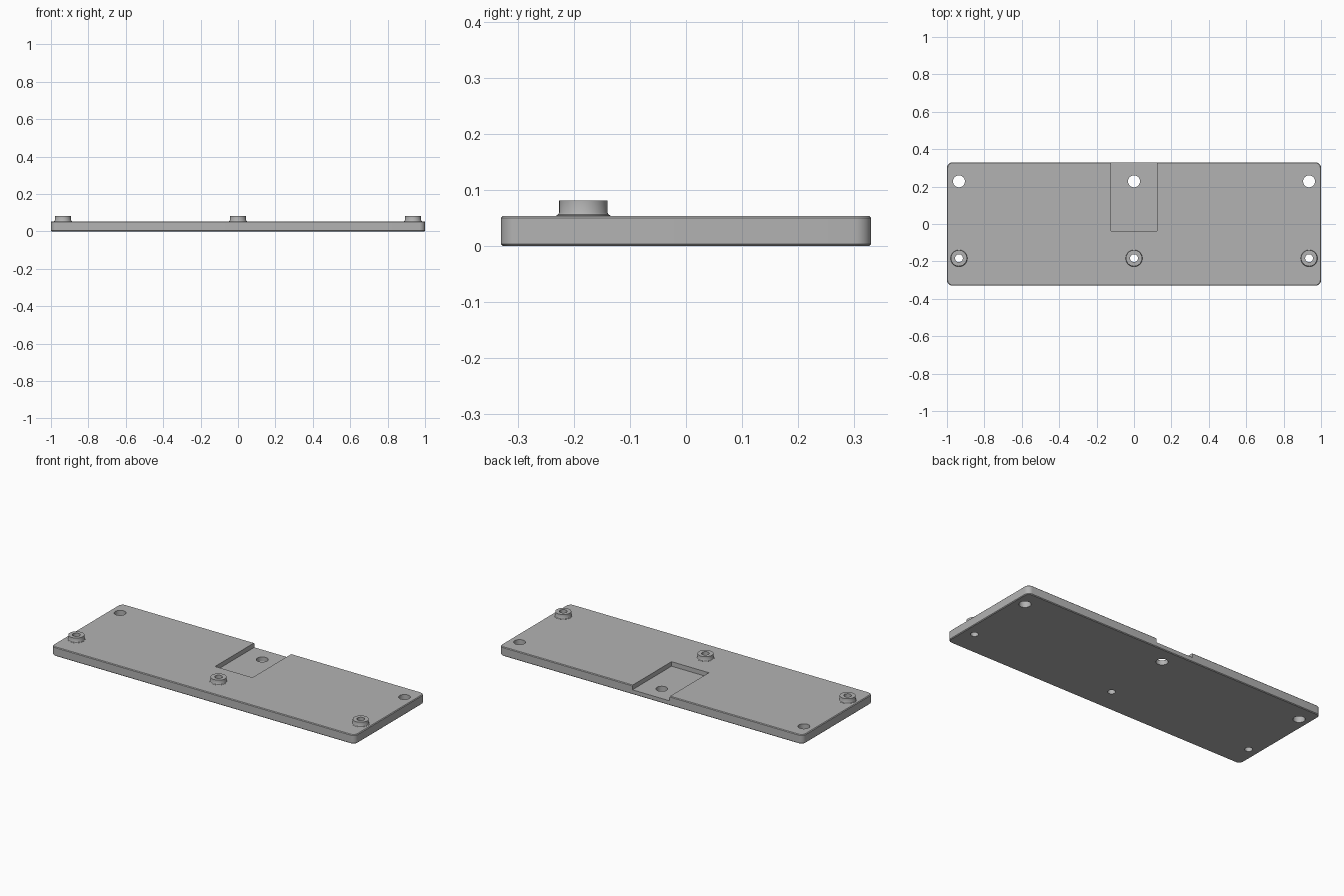
import bpy, bmesh, math
from mathutils import Matrix

if "Cube" in bpy.data.objects:
    bpy.data.objects.remove(bpy.data.objects["Cube"])

HALF_X, HALF_Y, TOP = 1.0, 0.33, 0.054
COLUMNS = (-0.936, 0.0, 0.936)
FRONT_Y, BACK_Y = -0.183, 0.228

grey = bpy.data.materials.new("plain grey")
grey.use_nodes = True
grey.diffuse_color = (0.45, 0.45, 0.45, 1)
grey.node_tree.nodes["Principled BSDF"].inputs["Base Color"].default_value = (0.45, 0.45, 0.45, 1)


def make_object(name, bm):
    bmesh.ops.recalc_face_normals(bm, faces=bm.faces)
    mesh = bpy.data.meshes.new(name)
    bm.to_mesh(mesh)
    bm.free()
    mesh.materials.append(grey)
    ob = bpy.data.objects.new(name, mesh)
    bpy.context.collection.objects.link(ob)
    return ob


def box(bm, x0, x1, y0, y1, z0, z1):
    place = Matrix.Translation(((x0 + x1) / 2, (y0 + y1) / 2, (z0 + z1) / 2))
    return bmesh.ops.create_cube(bm, size=1, matrix=place @ Matrix.Diagonal((x1 - x0, y1 - y0, z1 - z0, 1)))


def turned(name, x, y, profile, sides=40):
    """Solid of revolution from (radius, height) pairs, capped at both ends."""
    bm = bmesh.new()
    rings = [[bm.verts.new((x + r * math.cos(math.tau * i / sides),
                            y + r * math.sin(math.tau * i / sides), z))
              for i in range(sides)] for r, z in profile]
    for low, high in zip(rings, rings[1:]):
        for i in range(sides):
            j = (i + 1) % sides
            bm.faces.new((low[i], low[j], high[j], high[i]))
    bm.faces.new(rings[0][::-1])
    bm.faces.new(rings[-1])
    return make_object(name, bm)


def combine(target, tool, operation):
    mod = target.modifiers.new(operation.lower(), 'BOOLEAN')
    mod.operation, mod.solver, mod.object = operation, 'EXACT', tool
    bpy.context.view_layer.objects.active = target
    bpy.ops.object.modifier_apply(modifier=mod.name)
    bpy.data.objects.remove(tool)


# Plate with rounded corners and a fine chamfer along its rims
bm = bmesh.new()
box(bm, -HALF_X, HALF_X, -HALF_Y, HALF_Y, 0, TOP)
upright = [e for e in bm.edges if abs(e.verts[0].co.z - e.verts[1].co.z) > 0.01]
bmesh.ops.bevel(bm, geom=upright, offset=0.03, segments=8, profile=0.5, affect='EDGES')
rims = [e for e in bm.edges if abs(e.verts[0].co.z - e.verts[1].co.z) < 0.001]
bmesh.ops.bevel(bm, geom=rims, offset=0.004, segments=1, affect='EDGES')
plate = make_object("base_plate", bm)

# Recess open at the back edge
bm = bmesh.new()
box(bm, -0.124, 0.122, -0.038, HALF_Y + 0.1, 0.027, TOP + 0.1)
combine(plate, make_object("recess_cutter", bm), 'DIFFERENCE')

# Front row of raised bosses with flared feet, then all through holes
boss = [(0.041, 0.03), (0.048, 0.03), (0.048, 0.055), (0.045, 0.0565),
        (0.043, 0.06), (0.043, 0.081)]
for x in COLUMNS:
    combine(plate, turned("boss", x, FRONT_Y, boss), 'UNION')
    for y, radius in ((FRONT_Y, 0.021), (BACK_Y, 0.032)):
        combine(plate, turned("hole_cutter", x, y, [(radius, -0.1), (radius, 0.2)]), 'DIFFERENCE')

bpy.ops.object.select_all(action='DESELECT')
plate.select_set(True)
bpy.context.view_layer.objects.active = plate
bpy.ops.object.shade_smooth_by_angle(angle=math.radians(30))
